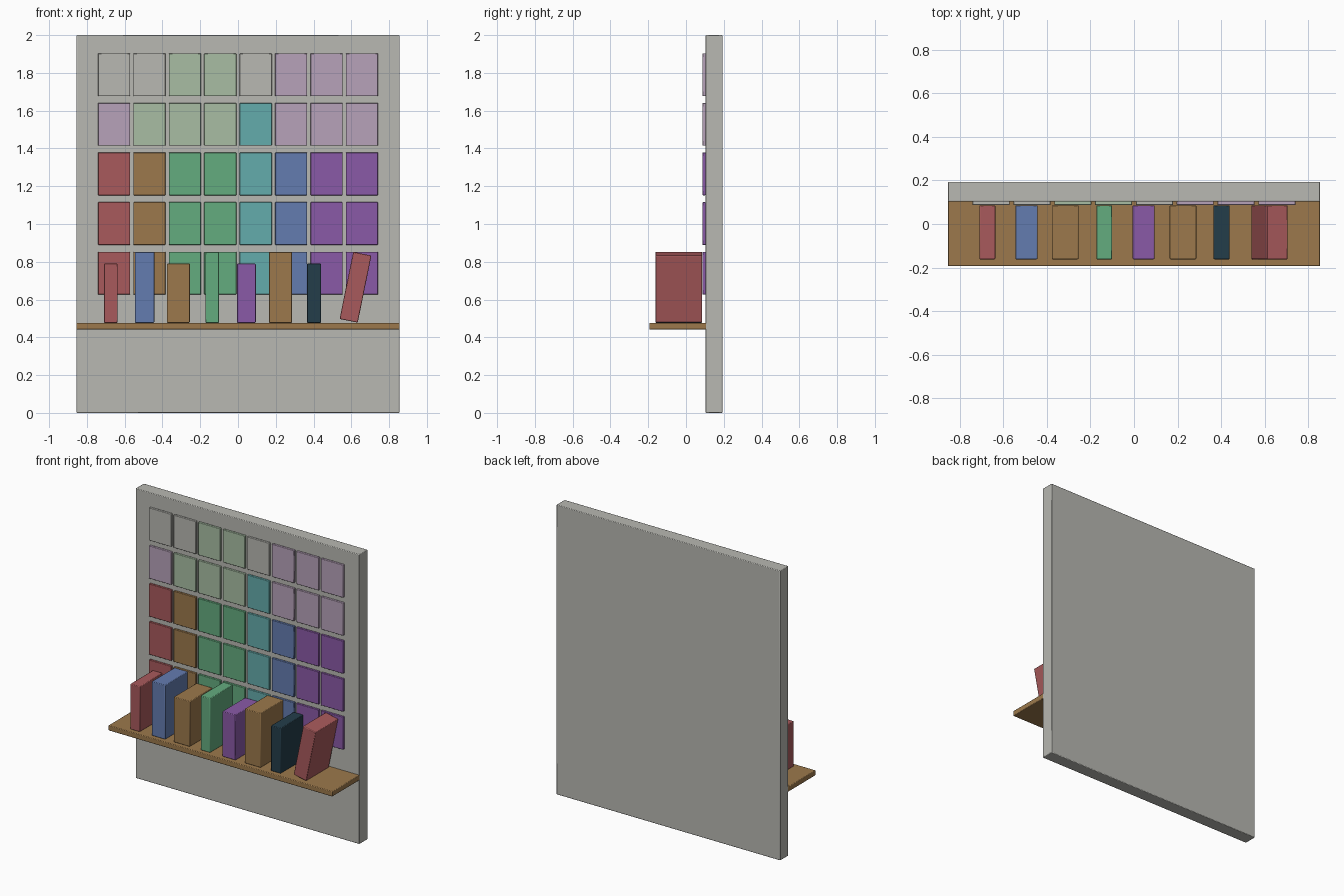
import bpy
from math import radians

if "Cube" in bpy.data.objects:
    bpy.data.objects.remove(bpy.data.objects["Cube"])


def material(name, rgb):
    linear = [((c / 255 + 0.055) / 1.055) ** 2.4 for c in rgb]
    mat = bpy.data.materials.new(name)
    mat.use_nodes = True
    mat.diffuse_color = (*linear, 1)
    mat.node_tree.nodes["Principled BSDF"].inputs["Base Color"].default_value = (*linear, 1)
    return mat


MATS = {
    "grey": material("warm_grey", (184, 184, 178)),
    "sage": material("pale_green", (168, 190, 164)),
    "lilac": material("pale_purple", (183, 162, 186)),
    "teal": material("teal", (100, 172, 172)),
    "red": material("red", (169, 90, 92)),
    "brown": material("wood_brown", (156, 121, 76)),
    "green": material("green", (100, 172, 127)),
    "blue": material("blue", (100, 124, 176)),
    "purple": material("purple", (138, 90, 167)),
    "navy": material("dark_navy", (36, 61, 74)),
}


def box(name, low, high, colour, bevel=0.004, tilt=0):
    """Box between two corners, with a fine bevel and an optional lean."""
    centre = [(a + b) / 2 for a, b in zip(low, high)]
    bpy.ops.mesh.primitive_cube_add(size=1, location=centre)
    obj = bpy.context.object
    obj.name = name
    obj.scale = [b - a for a, b in zip(low, high)]
    bpy.ops.object.transform_apply(location=False, rotation=False, scale=True)
    obj.rotation_euler.y = tilt
    obj.data.materials.append(MATS[colour])
    mod = obj.modifiers.new("soft_edges", "BEVEL")
    mod.width = bevel
    mod.segments = 2
    bpy.ops.object.shade_smooth_by_angle()
    return obj


# Back panel and shelf
box("back_panel", (-0.855, 0.103, 0), (0.855, 0.193, 2), "grey")
box("shelf", (-0.855, -0.193, 0.441), (0.855, 0.108, 0.477), "brown")

# Grid of colour tiles, top row first
ROWS = [
    "grey grey sage sage grey lilac lilac lilac",
    "lilac sage sage sage teal lilac lilac lilac",
] + ["red brown green green teal blue purple purple"] * 3
for r, row in enumerate(ROWS):
    for c, colour in enumerate(row.split()):
        x = (c - 3.5) * 0.1875
        z = 1.79 - r * 0.2625
        box(f"tile_{r + 1}_{c + 1}", (x - 0.085, 0.087, z - 0.113),
            (x + 0.085, 0.104, z + 0.113), colour, 0.003)

# Upright books: left edge, right edge, top, colour
BOOKS = [
    (-0.71, -0.637, 0.79, "red"),
    (-0.545, -0.443, 0.852, "blue"),
    (-0.377, -0.255, 0.79, "brown"),
    (-0.173, -0.1, 0.852, "green"),
    (-0.006, 0.094, 0.79, "purple"),
    (0.164, 0.286, 0.852, "brown"),
    (0.365, 0.439, 0.79, "navy"),
]
for i, (x0, x1, top, colour) in enumerate(BOOKS):
    box(f"book_{i + 1}", (x0, -0.162, 0.477), (x1, 0.086, top), colour)

# Leaning book at the end of the row
box("leaning_book", (0.573, -0.162, 0.484), (0.671, 0.086, 0.846), "red", tilt=radians(11.5))
